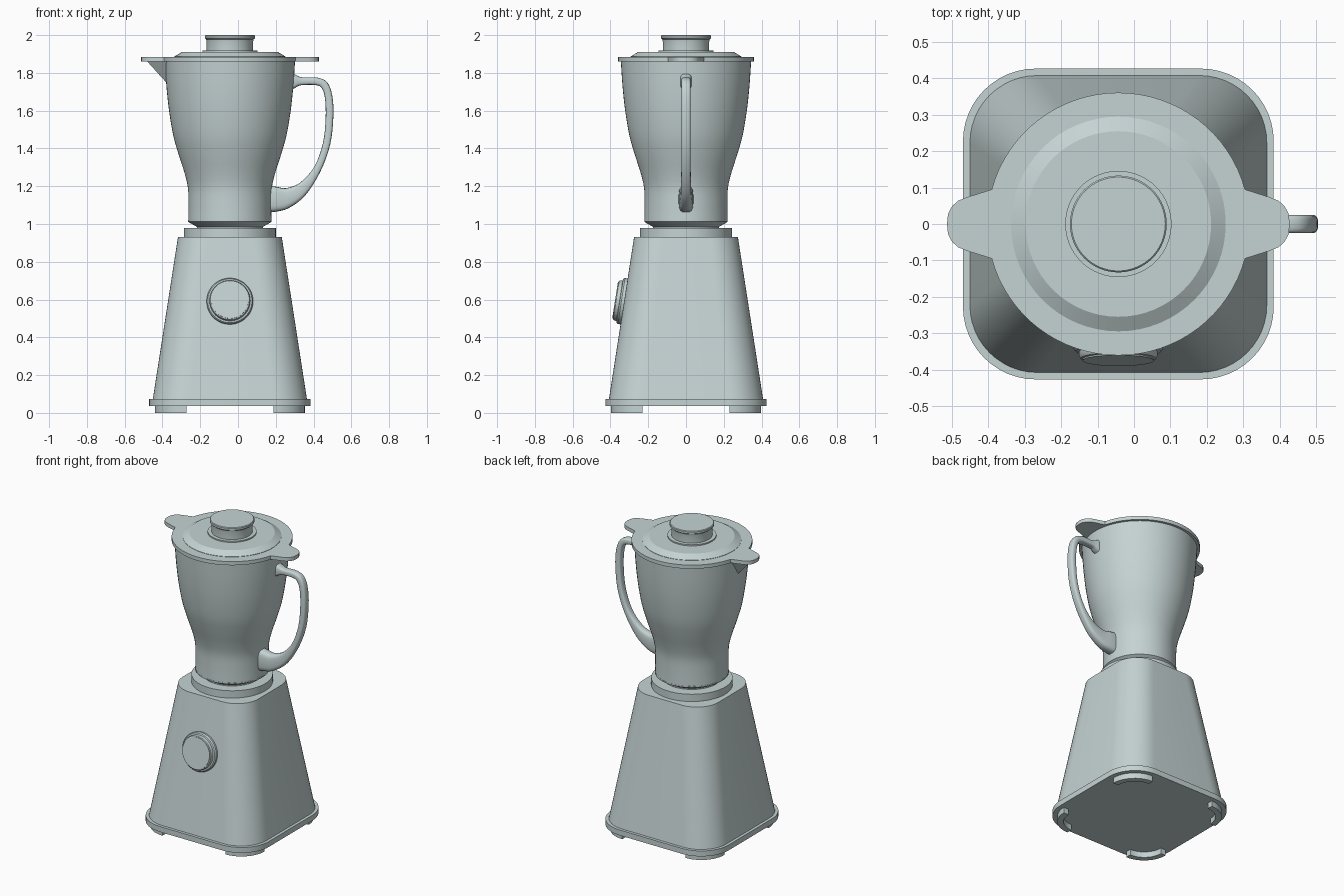
import bpy, bmesh, math
from mathutils import Matrix, Vector

if "Cube" in bpy.data.objects:
    bpy.data.objects.remove(bpy.data.objects["Cube"])

CX = -0.043          # common axis of base, jar and lid
BASE_HALF, TOP_HALF = 0.408, 0.275

mat = bpy.data.materials.new("pale_grey_green")
mat.diffuse_color = (0.56, 0.65, 0.65, 1)
mat.use_nodes = True
mat.node_tree.nodes["Principled BSDF"].inputs["Base Color"].default_value = mat.diffuse_color


def finish(name, bm):
    bmesh.ops.recalc_face_normals(bm, faces=bm.faces)
    me = bpy.data.meshes.new(name)
    bm.to_mesh(me)
    bm.free()
    me.materials.append(mat)
    ob = bpy.data.objects.new(name, me)
    bpy.context.collection.objects.link(ob)
    return ob


def loft(name, rings, caps=True):
    """Skin a list of equally long closed rings of points."""
    bm = bmesh.new()
    rows = [[bm.verts.new(p) for p in r] for r in rings]
    n = len(rows[0])
    for a, b in zip(rows, rows[1:]):
        for i in range(n):
            j = (i + 1) % n
            bm.faces.new((a[i], a[j], b[j], b[i]))
    if caps:
        bm.faces.new(rows[0])
        bm.faces.new(rows[-1])
    return finish(name, bm)


def lathe(name, profile, n=64):
    ob = loft(name, [[(r * math.cos(2 * math.pi * i / n), r * math.sin(2 * math.pi * i / n), z)
                      for i in range(n)] for r, z in profile])
    ob.location.x = CX
    return ob


def rounded_square(half, rad, z, seg=12):
    pts = []
    for q, (sx, sy) in enumerate(((1, 1), (-1, 1), (-1, -1), (1, -1))):
        for i in range(seg + 1):
            a = math.pi / 2 * (q + i / seg)
            pts.append((CX + sx * (half - rad) + rad * math.cos(a),
                        sy * (half - rad) + rad * math.sin(a), z))
    return pts


def spline(pts, steps):
    """Catmull-Rom through tuples of any length."""
    P = [Vector(p) for p in pts]
    P = [2 * P[0] - P[1]] + P + [2 * P[-1] - P[-2]]
    out = []
    for k in range(1, len(P) - 2):
        a, b, c, d = P[k - 1:k + 3]
        for s in range(steps):
            t = s / steps
            out.append(0.5 * (2 * b + (c - a) * t + (2 * a - 5 * b + 4 * c - d) * t * t
                              + (3 * b - a - 3 * c + d) * t ** 3))
    return out + [P[-2]]


# Motor base: plinth and tapering housing
loft("base_plinth", [rounded_square(0.427, 0.2, z) for z in (0.037, 0.073)])
loft("motor_housing", [rounded_square(BASE_HALF, 0.185, 0.073),
                       rounded_square(TOP_HALF, 0.155, 0.93)])
lathe("housing_collar", [(0.243, 0.93), (0.243, 0.978)])

# Feet: curved strips under the four corners
for q, (sx, sy) in enumerate(((1, 1), (-1, 1), (-1, -1), (1, -1))):
    rings = []
    for i in range(13):
        a = math.pi / 2 * (q + i / 12)
        rings.append([(CX + sx * 0.23 + r * math.cos(a), sy * 0.23 + r * math.sin(a), z)
                      for r, z in ((0.13, 0), (0.167, 0), (0.167, 0.037), (0.13, 0.037))])
    loft(f"foot_{q + 1}", rings)

# Control knob, set square to the sloping front
knob = lathe("control_knob", [(0.123, -0.01), (0.123, 0.014), (0.117, 0.022), (0.108, 0.024),
                              (0.108, 0.034), (0.104, 0.042), (0.098, 0.044), (0.098, 0.048)])
slope = math.atan((BASE_HALF - TOP_HALF) / (0.93 - 0.073))
knob.location = (CX, -0.328, 0.59)
knob.rotation_euler.x = math.pi / 2 - slope

# Jar with its locking neck
lathe("jar_neck", [(0.175, 0.975), (0.175, 0.985), (0.215, 1.008), (0.221, 1.012), (0.221, 1.02)])
jar = spline([(0.220, 1.018), (0.219, 1.1), (0.222, 1.19), (0.240, 1.27), (0.272, 1.37),
              (0.300, 1.47), (0.322, 1.6), (0.336, 1.73), (0.345, 1.862)], 4)
lathe("jar", [tuple(p) for p in jar])

# Pouring spout under the left tab
bm = bmesh.new()
tip, left, right, low, back = [bm.verts.new(p) for p in (
    (-0.482, 0, 1.862), (-0.37, 0.085, 1.862), (-0.37, -0.085, 1.862),
    (-0.378, 0, 1.747), (-0.33, 0, 1.862))]
for f in ((tip, left, low), (tip, low, right), (tip, right, back, left),
          (left, back, low), (right, low, back)):
    bm.faces.new(f)
finish("spout", bm)

# Handle: outer x, z, inner x, z, half width
rail = [(0.265, 1.81, 0.265, 1.70, 0.034), (0.305, 1.79, 0.305, 1.722, 0.029),
        (0.34, 1.776, 0.335, 1.735, 0.025), (0.42, 1.775, 0.415, 1.735, 0.025),
        (0.472, 1.75, 0.446, 1.715, 0.025), (0.499, 1.68, 0.461, 1.66, 0.025),
        (0.505, 1.57, 0.464, 1.56, 0.025), (0.488, 1.42, 0.45, 1.43, 0.025),
        (0.435, 1.275, 0.405, 1.305, 0.025), (0.355, 1.15, 0.33, 1.22, 0.027),
        (0.27, 1.085, 0.255, 1.19, 0.032), (0.205, 1.066, 0.205, 1.197, 0.038),
        (0.14, 1.06, 0.14, 1.205, 0.040)]
rings = []
for ox, oz, ix, iz, w in spline(rail, 4):
    ring = []
    for i in range(20):
        a = 2 * math.pi * i / 20
        c, s = math.cos(a), math.sin(a)
        u = math.copysign(abs(c) ** 0.6, c) / 2 + 0.5
        v = math.copysign(abs(s) ** 0.6, s) * w
        ring.append((ix + (ox - ix) * u, v, iz + (oz - iz) * u))
    rings.append(ring)
loft("handle", rings)

# Lid plate: disc with two rounded tabs
tab = [(0.348, 0.095), (0.418, 0.073), (0.44, 0.064), (0.457, 0.049), (0.468, 0.028), (0.471, 0)]
a0 = math.atan2(0.095, 0.348)
quarter = tab[::-1] + [(0.361 * math.cos(a), 0.361 * math.sin(a))
                       for a in (a0 + (math.pi / 2 - a0) * i / 16 for i in range(1, 17))]
half = quarter + [(-x, y) for x, y in quarter[-2::-1]]
outline = half + [(x, -y) for x, y in half[-2:0:-1]]
loft("lid_plate", [[(CX + x, y, z) for x, y in outline] for z in (1.86, 1.884)])

# Lid dome, flange and filler cap
lathe("lid_dome", [(0.295, 1.88), (0.295, 1.886), (0.255, 1.91)])
lathe("cap_flange", [(0.146, 1.905), (0.146, 1.918)])
lathe("filler_cap", [(0.123, 1.915), (0.123, 1.965), (0.126, 1.978), (0.133, 1.984),
                     (0.133, 1.996), (0.129, 2.0)])

# Smooth shading with crisp edges
for ob in bpy.data.objects:
    ob.select_set(True)
    bpy.context.view_layer.objects.active = ob
bpy.ops.object.shade_smooth_by_angle(angle=math.radians(30))
